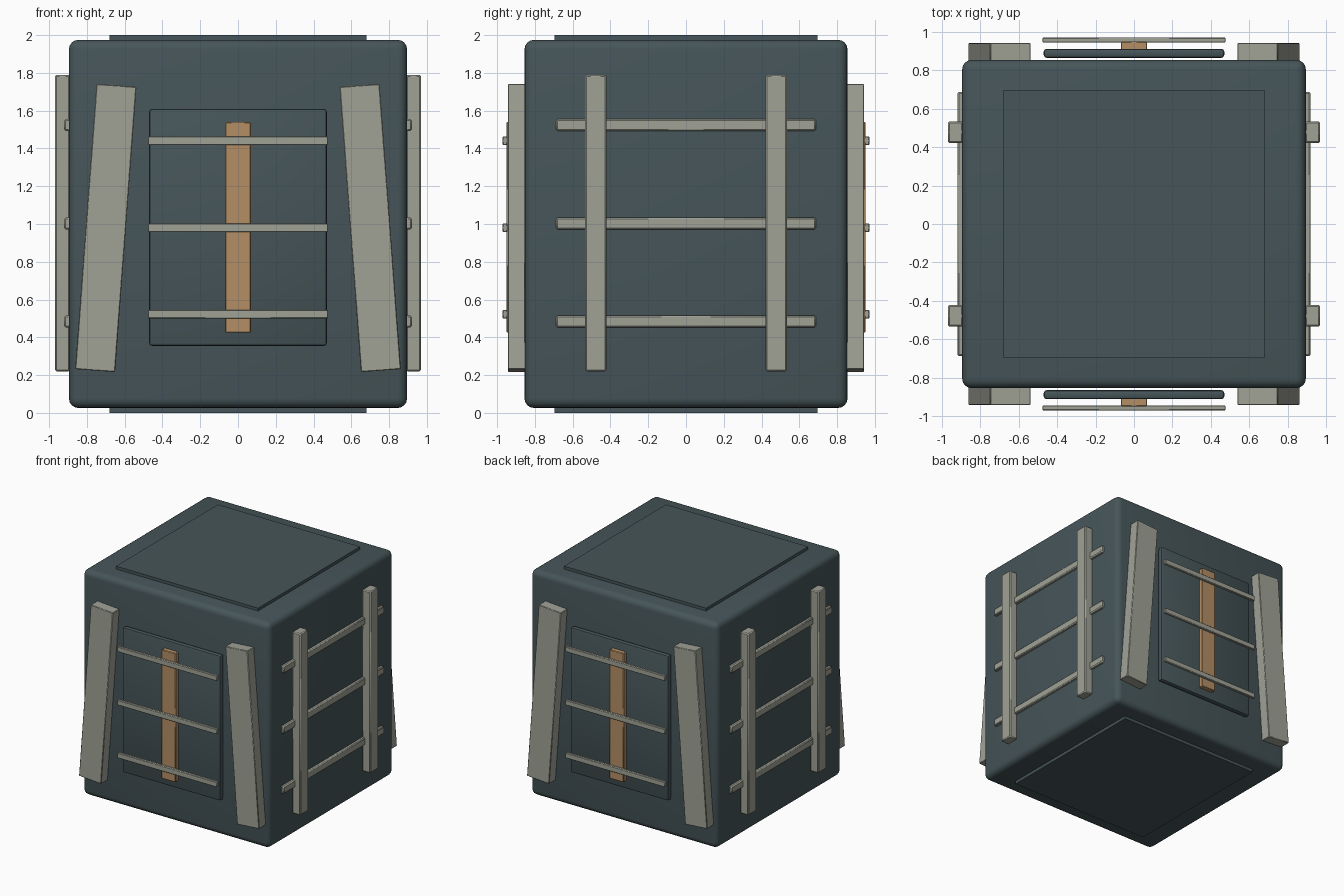
import bpy, math

if "Cube" in bpy.data.objects:
    bpy.data.objects.remove(bpy.data.objects["Cube"])


def material(name, rgb):
    m = bpy.data.materials.new(name)
    lin = [((c / 255 + 0.055) / 1.055) ** 2.4 for c in rgb]
    m.diffuse_color = (*lin, 1)
    m.use_nodes = True
    m.node_tree.nodes["Principled BSDF"].inputs["Base Color"].default_value = m.diffuse_color
    return m


slate = material("dark slate", (70, 85, 89))
grey = material("warm grey", (160, 162, 150))
tan = material("tan wood", (180, 143, 101))


def box(name, lo, hi, mat, bevel=0.0, segments=1, tilt=0.0):
    """Bevelled box between two corners, optionally tilted about y."""
    centre = [(a + b) / 2 for a, b in zip(lo, hi)]
    bpy.ops.mesh.primitive_cube_add(size=1, location=centre, rotation=(0, tilt, 0))
    o = bpy.context.object
    o.name = name
    o.scale = [abs(b - a) for a, b in zip(lo, hi)]
    bpy.ops.object.transform_apply(location=False, rotation=False, scale=True)
    o.data.materials.append(mat)
    if bevel:
        mod = o.modifiers.new("bevel", "BEVEL")
        mod.width = bevel
        mod.segments = segments
        bpy.ops.object.modifier_apply(modifier=mod.name)
        bpy.ops.object.shade_smooth_by_angle(angle=math.radians(40))
    return o


# Main crate body with rounded edges, and thin lid and base plates
box("crate_body", (-0.895, -0.855, 0.026), (0.895, 0.855, 1.975), slate, 0.05, 4)
box("lid_plate", (-0.68, -0.697, 1.95), (0.68, 0.697, 2.0), slate)
box("base_plate", (-0.68, -0.697, 0.0), (0.68, 0.697, 0.05), slate)

for s, end in ((-1, "front"), (1, "back")):
    # Door panel, centre strip and crossbars
    box(end + "_panel", (-0.47, s * 0.865, 0.355), (0.47, s * 0.912, 1.61), slate, 0.015, 2)
    box(end + "_strip", (-0.068, s * 0.905, 0.425), (0.068, s * 0.95, 1.54), tan, 0.004)
    for i, z in enumerate((0.523, 0.98, 1.441)):
        box(f"{end}_crossbar_{i}", (-0.477, s * 0.945, z - 0.023),
            (0.477, s * 0.971, z + 0.023), grey, 0.004)
    # Leaning posts either side of the panel
    for side in (-1, 1):
        box(f"{end}_leaning_post_{side}", (side * 0.70 - 0.106, s * 0.84, 0.222),
            (side * 0.70 + 0.106, s * 0.943, 1.736), grey, 0.004,
            tilt=-side * math.atan(0.113 / 1.51))

for s, end in ((-1, "left"), (1, "right")):
    # Ladder uprights and rungs
    for y in (-0.478, 0.478):
        box(f"{end}_upright_{y}", (s * 0.89, y - 0.056, 0.22),
            (s * 0.969, y + 0.056, 1.79), grey, 0.008)
    for i, z in enumerate((0.484, 1.003, 1.524)):
        box(f"{end}_rung_{i}", (s * 0.87, -0.687, z - 0.032),
            (s * 0.92, 0.687, z + 0.032), grey, 0.008)
